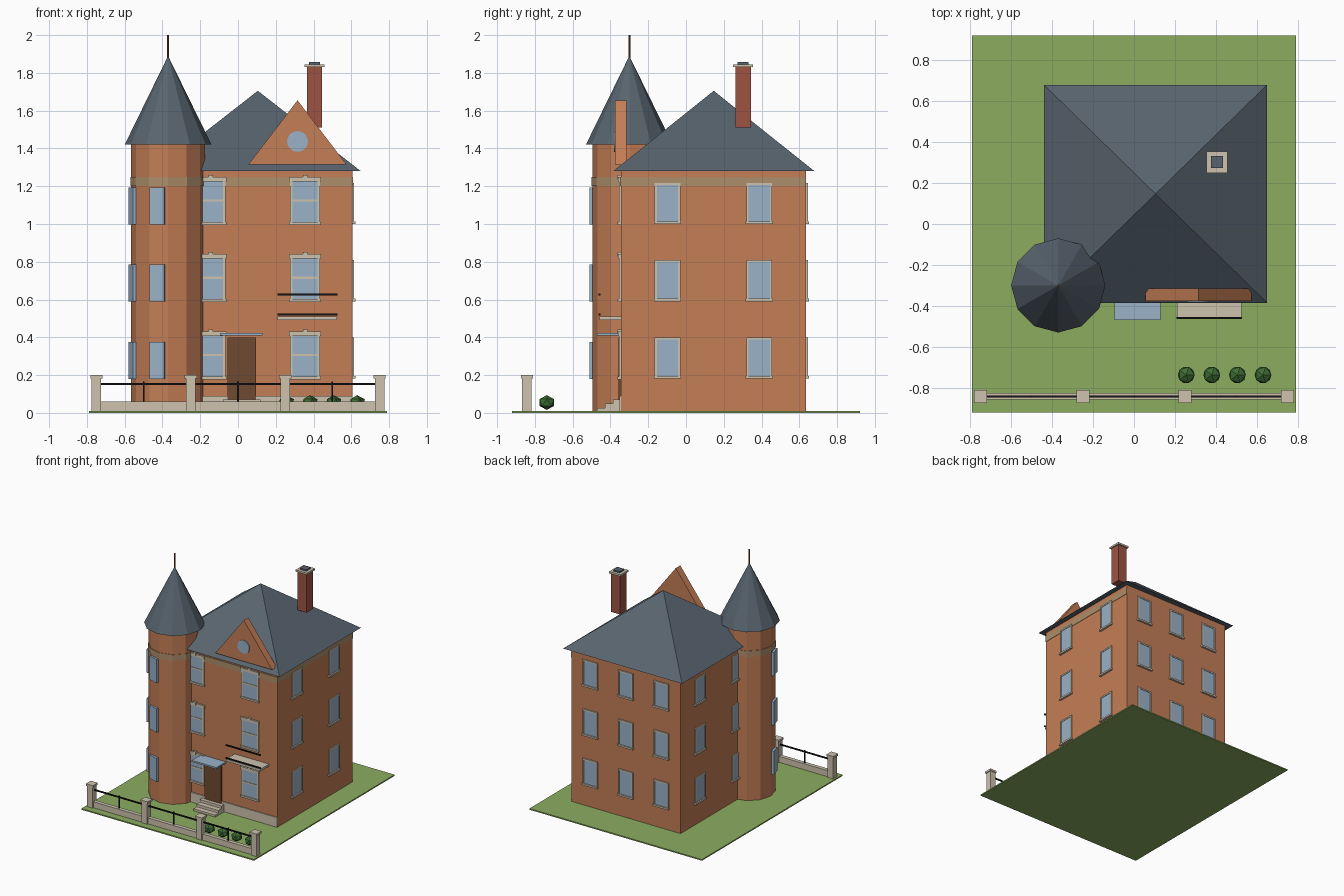
import bpy, bmesh, math
from mathutils import Matrix, Vector

if "Cube" in bpy.data.objects:
    bpy.data.objects.remove(bpy.data.objects["Cube"])


def material(name, r, g, b):
    lin = [((c / 255 + 0.055) / 1.055) ** 2.4 for c in (r, g, b)]
    m = bpy.data.materials.new(name)
    m.diffuse_color = (*lin, 1)
    m.use_nodes = True
    m.node_tree.nodes["Principled BSDF"].inputs["Base Color"].default_value = m.diffuse_color
    return m


BRICK = material("brick", 196, 126, 86)
CHIMNEY = material("red_brick", 158, 84, 68)
SLATE = material("slate", 88, 100, 110)
STONE = material("stone", 205, 194, 174)
BAND = material("cornice_tan", 174, 142, 106)
GLASS = material("glass", 154, 178, 200)
BROWN = material("brown", 112, 74, 50)
BLACK = material("black_iron", 22, 22, 24)
GRASS = material("grass", 140, 172, 96)
SHRUB = material("shrub_green", 62, 108, 52)


def finish(name, bm, mat):
    me = bpy.data.meshes.new(name)
    bmesh.ops.recalc_face_normals(bm, faces=bm.faces)
    bm.to_mesh(me)
    bm.free()
    me.materials.append(mat)
    ob = bpy.data.objects.new(name, me)
    bpy.context.collection.objects.link(ob)
    return ob


def boxes(name, mat, spans, matrix=Matrix()):
    """One object made of boxes, each (x0, x1, y0, y1, z0, z1)."""
    bm = bmesh.new()
    for x0, x1, y0, y1, z0, z1 in spans:
        m = Matrix.Translation(((x0 + x1) / 2, (y0 + y1) / 2, (z0 + z1) / 2))
        s = Matrix.Diagonal((x1 - x0, y1 - y0, z1 - z0, 1))
        bmesh.ops.create_cube(bm, size=1, matrix=matrix @ m @ s)
    return finish(name, bm, mat)


def cone(name, mat, x, y, z0, z1, r0, r1, sides=12):
    bm = bmesh.new()
    bmesh.ops.create_cone(bm, cap_ends=True, segments=sides, radius1=r0, radius2=r1,
                          depth=z1 - z0, matrix=Matrix.Translation((x, y, (z0 + z1) / 2)))
    bmesh.ops.remove_doubles(bm, verts=bm.verts, dist=1e-5)
    return finish(name, bm, mat)


def facing(x, y, z, azimuth):
    """Frame at a wall point whose local -y looks outward along the azimuth."""
    return Matrix.Translation((x, y, z)) @ Matrix.Rotation(math.radians(azimuth + 90), 4, 'Z')


def side_window(name, m):
    boxes(name + "_glass", GLASS, [(-.058, .058, -.006, .01, .01, .21)], m)
    boxes(name + "_frame", STONE, [
        (-.068, -.056, -.01, .01, 0, .215), (.056, .068, -.01, .01, 0, .215),
        (-.068, .068, -.01, .01, .203, .215), (-.072, .072, -.017, .01, -.004, .01)], m)


def front_window(name, m):
    boxes(name + "_glass", GLASS, [(-.07, .07, -.006, .01, .01, .235)], m)
    boxes(name + "_frame", STONE, [
        (-.08, -.066, -.01, .01, 0, .235), (.066, .08, -.01, .01, 0, .235),
        (-.07, .07, -.01, .01, .118, .13), (-.085, .085, -.017, .01, -.004, .01),
        (-.085, .085, -.014, .01, .225, .248), (-.012, .012, -.018, .01, .235, .26)], m)


# Lawn and main block
X0, X1, Y0, Y1 = -.395, .605, -.345, .635
boxes("lawn", GRASS, [(-.79, .79, -.92, .92, 0, .01)])
boxes("main_walls", BRICK, [(X0, X1, Y0, Y1, .008, 1.285)])
boxes("foundation_front", STONE, [(X0 + .2, X1, Y0 - .008, Y0 + .01, .01, .09)])
boxes("cornice_band", BAND, [(X0 + .2, X1 + .003, Y0 - .005, Y0 + .01, 1.2, 1.25),
                             (X1 - .01, X1 + .003, Y0, Y1, 1.2, 1.25)])

# Hipped roof with closed underside
bm = bmesh.new()
eave = [bm.verts.new((x, y, 1.28)) for x, y in
        ((-.44, -.385), (.65, -.385), (.65, .68), (-.44, .68))]
peak = bm.verts.new((.105, .147, 1.705))
bm.faces.new(eave)
for i in range(4):
    bm.faces.new((eave[i], eave[(i + 1) % 4], peak))
finish("main_roof", bm, SLATE)

# Corner tower
TX, TY = -.37, -.30
cone("tower_walls", BRICK, TX, TY, .008, 1.42, .196, .196)
cone("tower_band", BAND, TX, TY, 1.2, 1.25, .2, .2)
cone("tower_roof", SLATE, TX, TY, 1.42, 1.89, .23, 0)
cone("tower_finial", BROWN, TX, TY, 1.87, 2.0, .005, .005, 8)

# Windows on all storeys
for row, z in enumerate((.185, .595, 1.003), 1):
    for x in (-.145, .355):
        front_window(f"front_window_{row}", facing(x, Y0, z - .003, -90))
    for y in (-.098, .388):
        side_window(f"right_window_{row}", facing(X1, y, z, 0))
        side_window(f"left_window_{row}", facing(X0, y, z, 180))
    for x in (-.22, .105, .43):
        side_window(f"back_window_{row}", facing(x, Y1, z, 90))
    for az in (197, 253):
        a = math.radians(az)
        m = facing(TX + .194 * math.cos(a), TY + .194 * math.sin(a), z - .005, az)
        boxes(f"tower_window_{row}", GLASS, [(-.041, .041, -.013, .01, 0, .195)], m)

# Front gable with round window
bm = bmesh.new()
tri = [bm.verts.new((x, -.375, z)) for x, z in ((.055, 1.315), (.575, 1.315), (.315, 1.655))]
face = bm.faces.new(tri)
out = bmesh.ops.extrude_face_region(bm, geom=[face])
moved = [v for v in out["geom"] if isinstance(v, bmesh.types.BMVert)]
bmesh.ops.translate(bm, verts=moved, vec=Vector((0, .06, 0)))
if not face.is_valid or len(bm.faces) < 5:
    bm.faces.new(tri)
finish("gable", bm, BRICK)
bm = bmesh.new()
bmesh.ops.create_cone(bm, cap_ends=True, segments=20, radius1=.055, radius2=.055, depth=.009,
                      matrix=Matrix.Translation((.315, -.377, 1.437)) @ Matrix.Rotation(math.pi / 2, 4, 'X'))
finish("gable_round_window", bm, GLASS)

# Chimney
CX, CY = .405, .302
for name, mat, r, z0, z1 in (("chimney_stack", CHIMNEY, .041, 1.51, 1.832),
                             ("chimney_cap", STONE, .052, 1.83, 1.845),
                             ("chimney_flue", SLATE, .029, 1.84, 1.857)):
    boxes(name, mat, [(CX - r, CX + r, CY - r, CY + r, z0, z1)])

# Entrance: door, canopy, steps
boxes("front_door", BROWN, [(-.055, .095, Y0 - .012, Y0 + .01, .07, .40)])
boxes("door_canopy", GLASS, [(-.095, .13, -.47, Y0 + .01, .41, .423)])
boxes("front_steps", STONE, [(-.08, .12, -.47 + .042 * i, Y0 + .01, .008, .027 + .022 * i)
                             for i in range(3)])

# Balcony slab and rails
boxes("balcony_slab", STONE, [(.21, .525, -.457, Y0 + .01, .492, .51)])
boxes("balcony_rails", BLACK, [(.208, .528, -.463, -.453, z - .005, z + .005)
                               for z in (.52, .627)])

# Front fence
FY = -.842
posts = (-.75, -.25, .25, .75)
boxes("fence_wall", STONE, [(-.75, .75, FY - .016, FY + .016, .008, .06)])
boxes("fence_posts", STONE, [(x - .025, x + .025, FY - .025, FY + .025, .008, .187) for x in posts])
boxes("fence_post_caps", STONE, [(x - .032, x + .032, FY - .032, FY + .032, .183, .2) for x in posts])
boxes("fence_rail", BLACK, [(-.75, .75, FY - .005, FY + .005, .147, .157)])
boxes("fence_balusters", BLACK, [(x - .004, x + .004, FY - .004, FY + .004, .055, .165)
                                 for x in (-.5, 0, .5)])

# Shrub row
for i in range(4):
    bm = bmesh.new()
    bmesh.ops.create_icosphere(bm, subdivisions=1, radius=.046, matrix=Matrix.Translation(
        (.255 + .125 * i, -.737, .055)) @ Matrix.Diagonal((1, 1, .85, 1)))
    finish(f"shrub_{i + 1}", bm, SHRUB)
